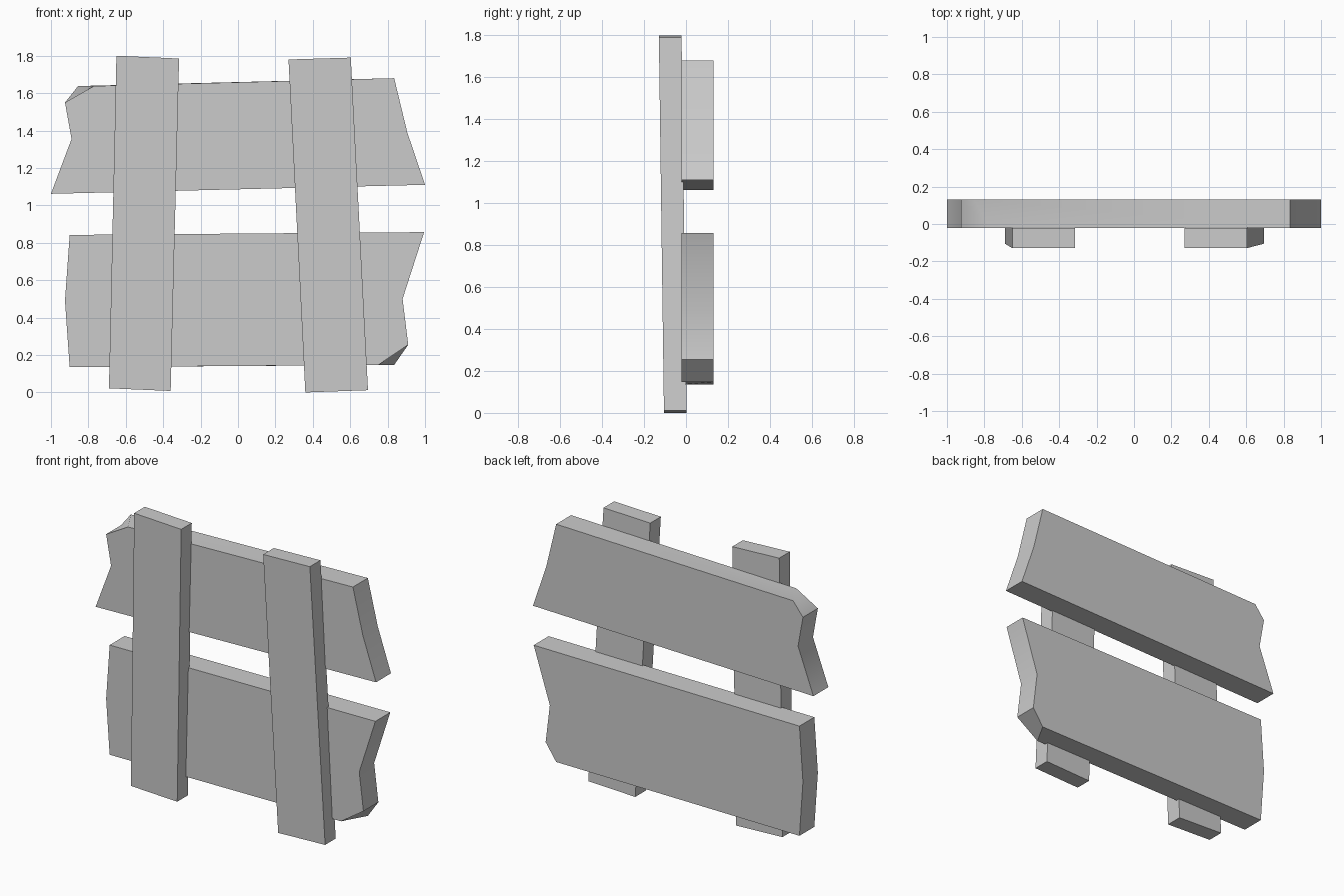
import bpy
import bmesh
import math

if "Cube" in bpy.data.objects:
    bpy.data.objects.remove(bpy.data.objects["Cube"])


def prism(name, front, back):
    """Solid between two matching outlines of 3D points."""
    bm = bmesh.new()
    f = [bm.verts.new(p) for p in front]
    b = [bm.verts.new(p) for p in back]
    n = len(f)
    bm.faces.new(f)
    bm.faces.new(b[::-1])
    for i in range(n):
        j = (i + 1) % n
        bm.faces.new((f[i], b[i], b[j], f[j]))
    bmesh.ops.recalc_face_normals(bm, faces=bm.faces)
    mesh = bpy.data.meshes.new(name)
    bm.to_mesh(mesh)
    bm.free()
    ob = bpy.data.objects.new(name, mesh)
    bpy.context.collection.objects.link(ob)
    bpy.ops.object.select_all(action='DESELECT')
    ob.select_set(True)
    bpy.context.view_layer.objects.active = ob
    bpy.ops.object.shade_smooth_by_angle(angle=math.radians(40))
    return ob


def plank(name, outline, chip, chip_x):
    """Broken board; the chipped corner is cut deeper on the front."""
    front = [(chip_x if i == chip else x, -0.022, z) for i, (x, z) in enumerate(outline)]
    back = [(x, 0.13, z) for x, z in outline]
    prism(name, front, back)


def post(name, outline):
    """Upright board leaning slightly forward."""
    def lean(z):
        return -0.105 - 0.0135 * z
    front = [(x, lean(z), z) for x, z in outline]
    back = [(x, lean(z) + 0.108, z) for x, z in outline]
    prism(name, front, back)


# Horizontal boards with broken ends
plank("upper_plank", [(-1, 1.062), (1, 1.11), (0.905, 1.39), (0.835, 1.68),
                      (-0.855, 1.638), (-0.925, 1.55), (-0.89, 1.355)], 4, -0.77)
plank("lower_plank", [(-0.9, 0.135), (0.835, 0.147), (0.91, 0.255), (0.88, 0.5),
                      (0.995, 0.857), (-0.9, 0.842), (-0.925, 0.49)], 1, 0.75)

# Uprights in front
post("left_post", [(-0.69, 0.022), (-0.36, 0.008), (-0.315, 1.785), (-0.65, 1.8)])
post("right_post", [(0.36, 0.0), (0.695, 0.012), (0.603, 1.79), (0.27, 1.78)])
